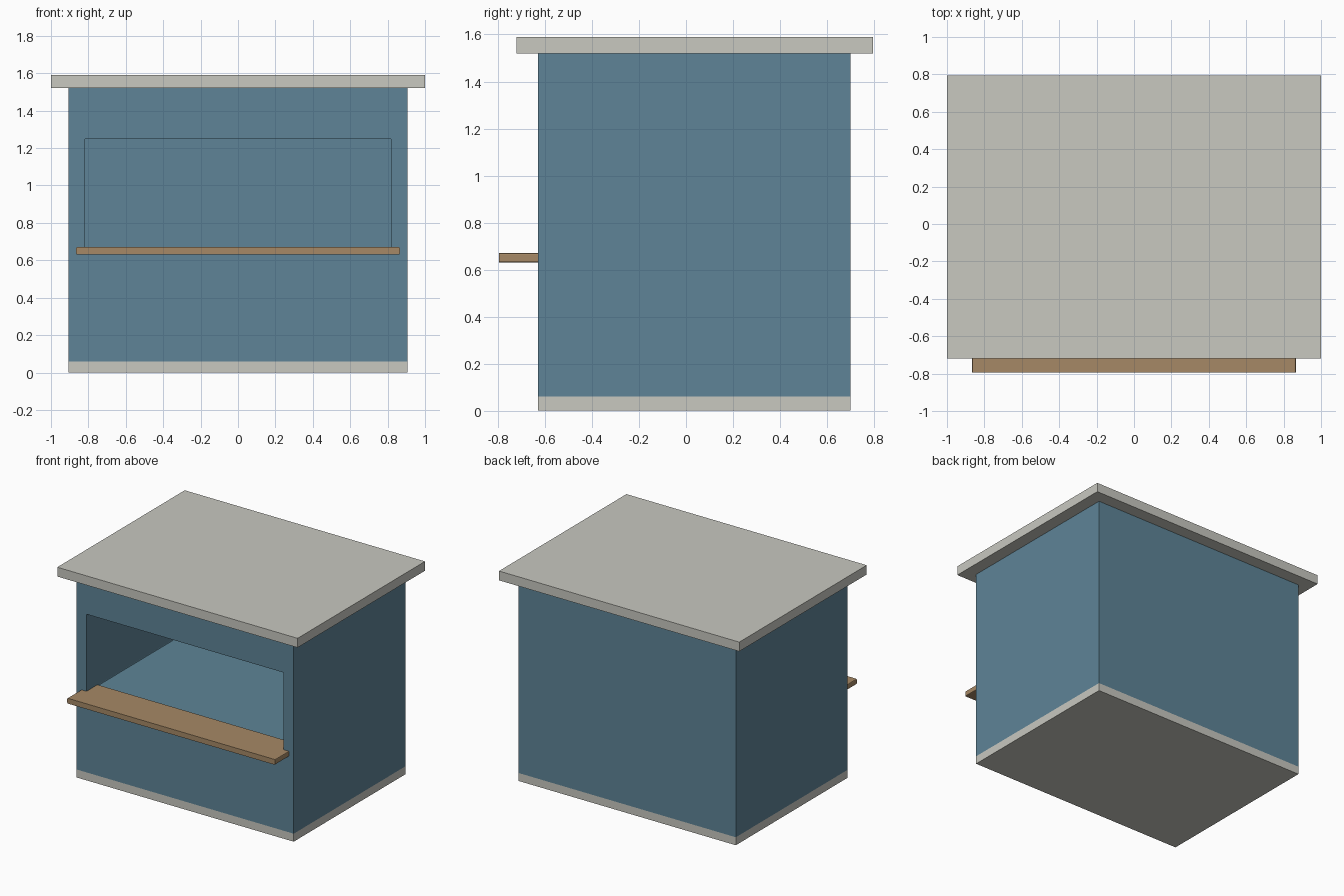
import bpy
import bmesh
from mathutils import Vector

default = bpy.data.objects.get("Cube")
if default:
    bpy.data.objects.remove(default, do_unlink=True)


def material(name, color):
    mat = bpy.data.materials.new(name)
    mat.use_nodes = True
    mat.diffuse_color = color
    mat.node_tree.nodes["Principled BSDF"].inputs["Base Color"].default_value = color
    return mat


blue = material("slate blue", (0.112, 0.231, 0.309, 1))
grey = material("warm grey", (0.58, 0.58, 0.53, 1))
wood = material("tan wood", (0.381, 0.25, 0.133, 1))


def box(name, low, high, mat, rounding=0):
    """Box between two corners; rounding softens the edges that run front to back."""
    low, high = Vector(low), Vector(high)
    bm = bmesh.new()
    bmesh.ops.create_cube(bm, size=1)
    for v in bm.verts:
        v.co = (low + high) / 2 + v.co * (high - low)
    if rounding:
        edges = [e for e in bm.edges
                 if abs(e.verts[0].co.y - e.verts[1].co.y) > 0.01]
        bmesh.ops.bevel(bm, geom=edges, offset=rounding, segments=2,
                        profile=0.5, affect='EDGES')
    mesh = bpy.data.meshes.new(name)
    bm.to_mesh(mesh)
    bm.free()
    mesh.materials.append(mat)
    obj = bpy.data.objects.new(name, mesh)
    bpy.context.collection.objects.link(obj)
    return obj


FRONT, BACK, SIDE = -0.63, 0.70, 0.905

# Plinth, walls and overhanging roof slab
box("plinth", (-SIDE, FRONT, 0), (SIDE, BACK, 0.06), grey)
walls = box("walls", (-SIDE, FRONT, 0.06), (SIDE, BACK, 1.52), blue)
box("roof", (-1, -0.72, 1.52), (1, 0.795, 1.59), grey)

# Serving hatch hollowed out of the walls
cutter = box("hatch_cutter", (-0.82, FRONT - 0.1, 0.66), (0.82, 0.61, 1.25), blue, 0.006)
cutter.hide_render = True
cutter.hide_set(True)
cut = walls.modifiers.new("hatch", 'BOOLEAN')
cut.operation = 'DIFFERENCE'
cut.solver = 'EXACT'
cut.object = cutter

# Bake the cut so the helper can go
bpy.context.view_layer.update()
evaluated = walls.evaluated_get(bpy.context.evaluated_depsgraph_get())
hollow = bpy.data.meshes.new_from_object(evaluated)
walls.modifiers.clear()
walls.data = hollow
bpy.data.objects.remove(cutter, do_unlink=True)

# Counter shelf resting in the hatch
box("counter", (-0.865, -0.795, 0.63), (0.865, -0.5, 0.67), wood, 0.006)
